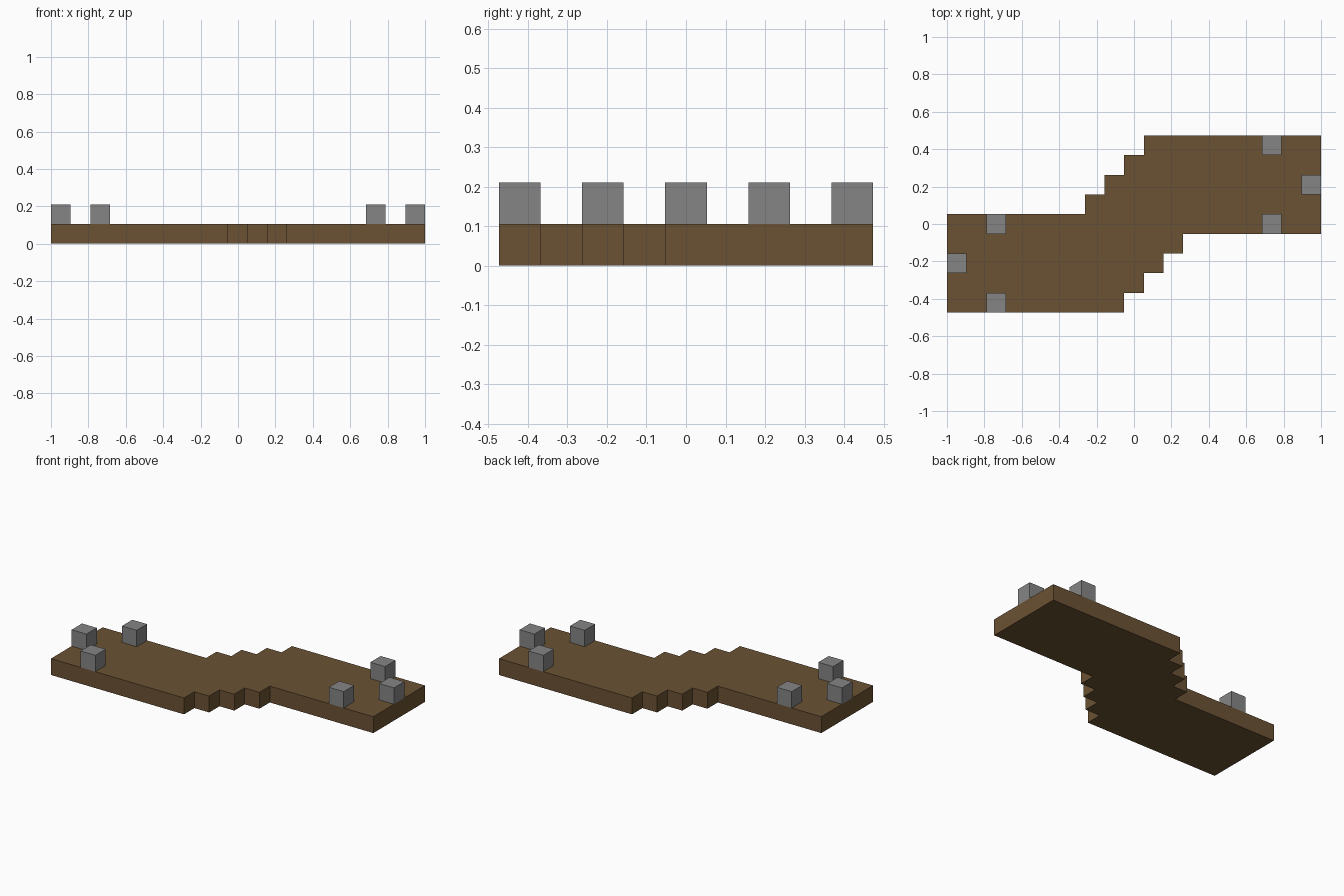
import bpy
import bmesh
from mathutils import Matrix, Vector

cube = bpy.data.objects.get("Cube")
if cube:
    bpy.data.objects.remove(cube, do_unlink=True)

U = 2 / 19  # grid unit: the deck is 19 units long


def make_material(name, rgb):
    mat = bpy.data.materials.new(name)
    mat.use_nodes = True
    mat.diffuse_color = (*rgb, 1)
    mat.node_tree.nodes["Principled BSDF"].inputs["Base Color"].default_value = (*rgb, 1)
    return mat


def add_object(name, bm, mat):
    bmesh.ops.recalc_face_normals(bm, faces=bm.faces)
    mesh = bpy.data.meshes.new(name)
    bm.to_mesh(mesh)
    bm.free()
    mesh.materials.append(mat)
    obj = bpy.data.objects.new(name, mesh)
    bpy.context.collection.objects.link(obj)
    return obj


brown = make_material("wood brown", (0.147, 0.084, 0.033))
grey = make_material("stone grey", (0.235, 0.235, 0.235))

# Deck: stepped front edge, repeated by a half turn for the back edge
edge = [(-9.5, -4.5)]
for step in range(4):
    x = step - 0.5
    edge += [(x, step - 4.5), (x, step - 3.5)]
outline = edge + [(9.5, -0.5)]
outline += [(-x, -y) for x, y in outline]

bm = bmesh.new()
base = bm.faces.new([bm.verts.new((x * U, y * U, 0)) for x, y in outline])
top = bmesh.ops.extrude_face_region(bm, geom=[base], use_keep_orig=True)
bmesh.ops.translate(bm, vec=(0, 0, U),
                    verts=[v for v in top["geom"] if isinstance(v, bmesh.types.BMVert)])
add_object("deck", bm, brown)

# Posts: three cubes at each end
posts = {"end": (9, 2), "front": (7, 0), "back": (7, 4)}
for side, sign in (("left", 1), ("right", -1)):
    for label, (x, y) in posts.items():
        if sign < 0 and label != "end":
            label = "back" if label == "front" else "front"
        bm = bmesh.new()
        bmesh.ops.create_cube(bm, size=U)
        post = add_object(f"{side}_{label}_post", bm, grey)
        post.location = Vector((sign * x, sign * y, 1.5)) * U
